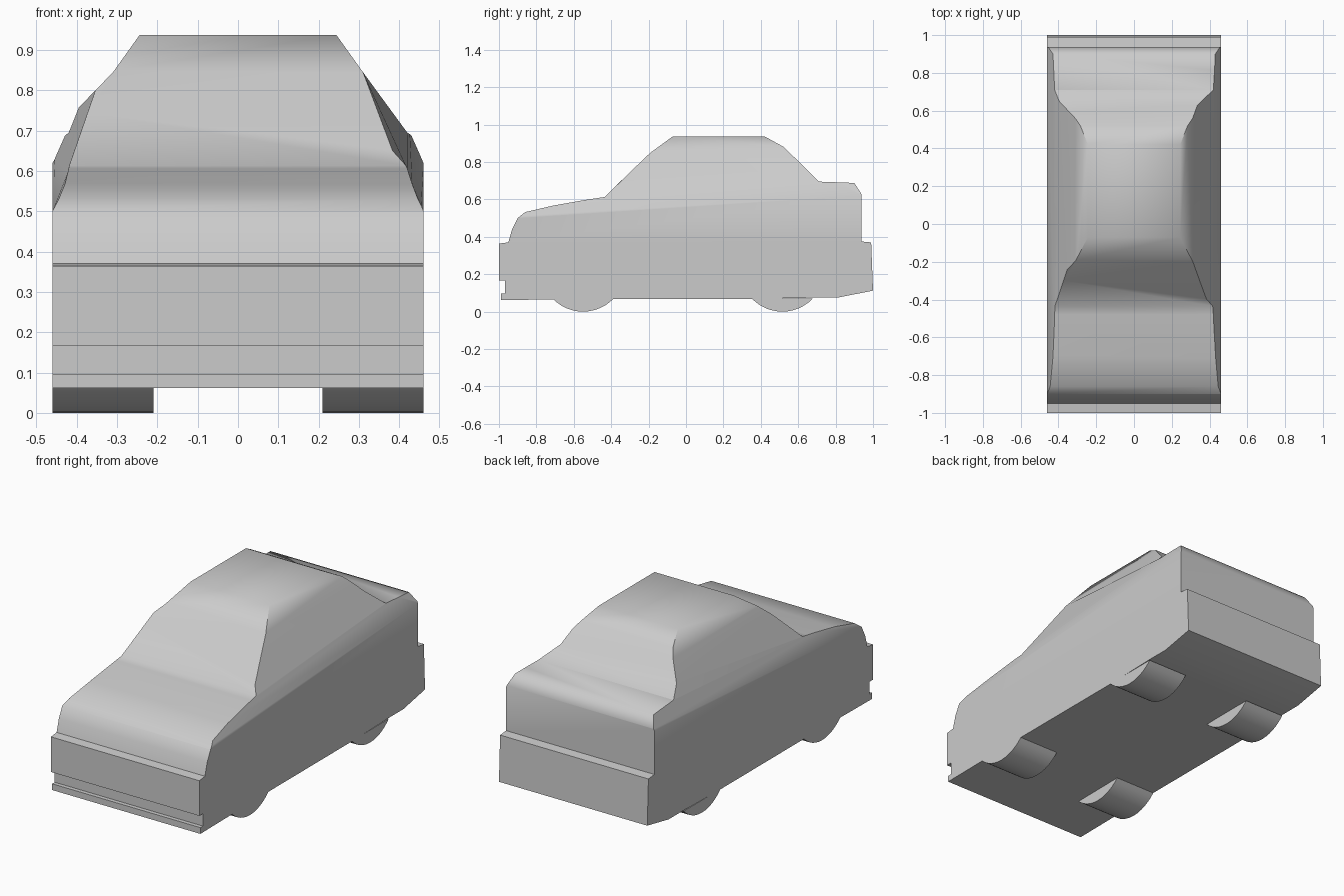
import bpy, bmesh, math

if "Cube" in bpy.data.objects:
    bpy.data.objects.remove(bpy.data.objects["Cube"])


def loft(name, rings):
    """Solid skinned between two matching end outlines."""
    bm = bmesh.new()
    a, b = [[bm.verts.new(p) for p in ring] for ring in rings]
    n = len(a)
    for i in range(n):
        j = (i + 1) % n
        bm.faces.new((a[i], a[j], b[j], b[i]))
    bm.faces.new(a)
    bm.faces.new(b[::-1])
    bmesh.ops.recalc_face_normals(bm, faces=bm.faces)
    me = bpy.data.meshes.new(name)
    bm.to_mesh(me)
    bm.free()
    ob = bpy.data.objects.new(name, me)
    bpy.context.collection.objects.link(ob)
    return ob


def extrude_x(name, outline, x0, x1):
    return loft(name, [[(x, y, z) for y, z in outline] for x in (x0, x1)])


def smooth(ob, degrees):
    bpy.ops.object.select_all(action='DESELECT')
    ob.select_set(True)
    bpy.context.view_layer.objects.active = ob
    bpy.ops.object.shade_smooth_by_angle(angle=math.radians(degrees))


# Body: side profile, extruded wider than the finished car
profile = [
    (-0.99, 0.062), (-0.99, 0.097), (-0.967, 0.097), (-0.967, 0.167),
    (-1.0, 0.167), (-1.0, 0.364), (-0.95, 0.37), (-0.93, 0.44),
    (-0.90, 0.50), (-0.86, 0.532), (-0.71, 0.567), (-0.54, 0.597),
    (-0.435, 0.613), (-0.30, 0.745), (-0.19, 0.85), (-0.07, 0.937),
    (0.42, 0.937), (0.52, 0.882), (0.60, 0.805), (0.71, 0.695),
    (0.90, 0.688), (0.937, 0.63), (0.937, 0.375), (0.99, 0.37),
    (1.0, 0.112), (0.81, 0.075), (0.68, 0.075), (0.35, 0.068), (-0.40, 0.068),
]
body = extrude_x("car_body", profile, -0.7, 0.7)


# Side envelope: front cross-section whose beltline rises toward the rear
def section(y):
    half = [(0.46, -0.3), (0.46, 0.559 + 0.065 * y), (0.42, 0.642 + 0.0746 * y),
            (0.31, 0.845), (0.185, 1.02)]
    pts = half + [(-x, z) for x, z in reversed(half)]
    return [(x, y, z) for x, z in pts]


envelope = loft("side_envelope", [section(-1.2), section(1.2)])
envelope.hide_render = True
mod = body.modifiers.new("trim_sides", 'BOOLEAN')
mod.operation = 'INTERSECT'
mod.solver = 'EXACT'
mod.object = envelope
bpy.context.view_layer.objects.active = body
bpy.ops.object.modifier_apply(modifier=mod.name)
bpy.data.objects.remove(envelope)
smooth(body, 58)

# Wheels: the tyre segments that show below the floor
R = 0.225
top = 0.07
span = math.acos((R - top) / R)
for place, yc in (("front", -0.55), ("rear", 0.515)):
    arc = []
    for i in range(13):
        t = -span + 2 * span * i / 12
        arc.append((yc + R * math.sin(t), R - R * math.cos(t)))
    for side, x0, x1 in (("left", -0.46, -0.21), ("right", 0.21, 0.46)):
        smooth(extrude_x(f"{place}_{side}_wheel", arc, x0, x1), 30)
